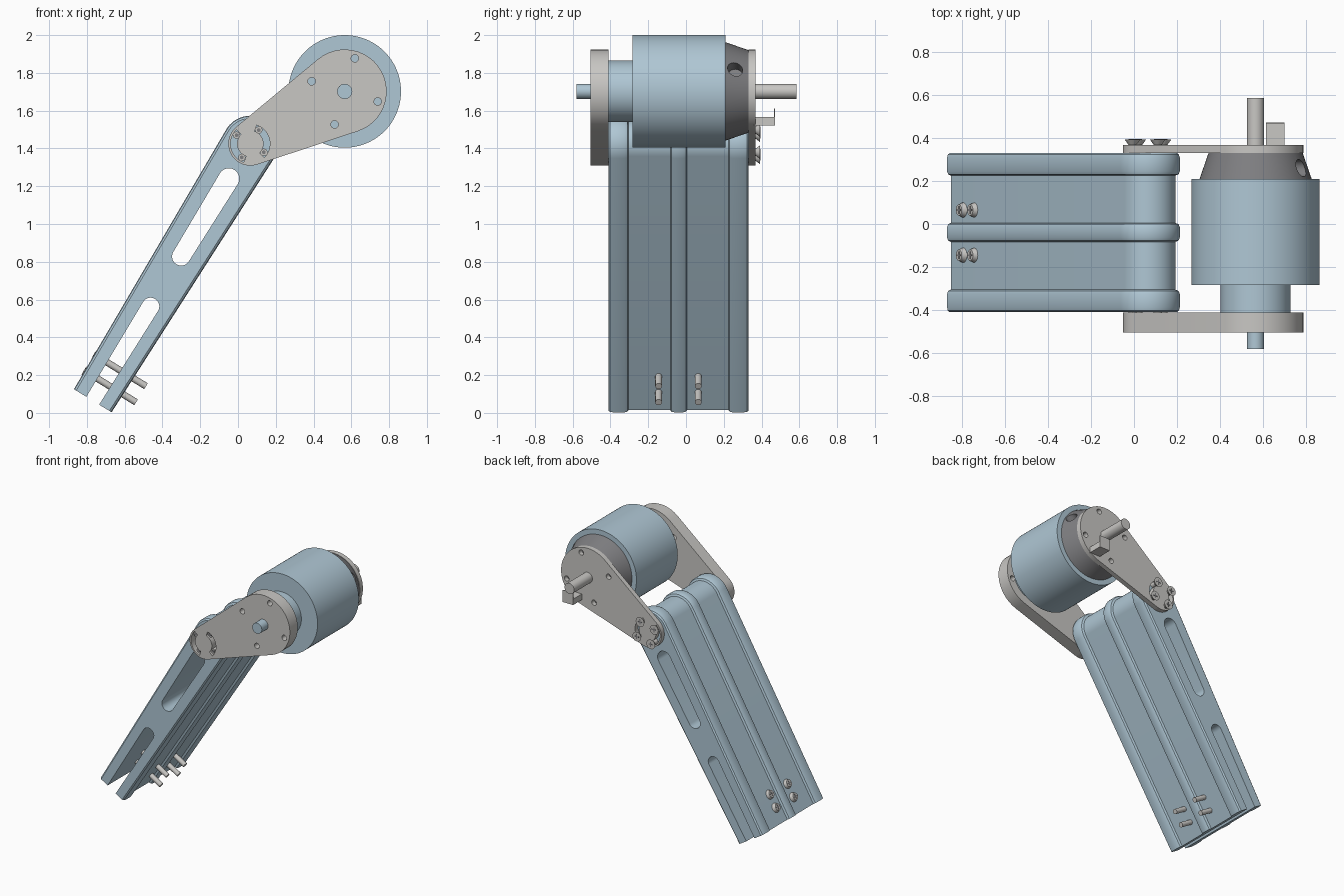
import bpy, bmesh
from math import pi, sin, cos, atan2, acos, radians, hypot
from mathutils import Vector

if "Cube" in bpy.data.objects:
    bpy.data.objects.remove(bpy.data.objects["Cube"])


def material(name, rgb):
    m = bpy.data.materials.new(name)
    m.use_nodes = True
    m.diffuse_color = (*rgb, 1)
    m.node_tree.nodes["Principled BSDF"].inputs["Base Color"].default_value = (*rgb, 1)
    return m


BLUE = material("pale steel blue", (0.43, 0.57, 0.66))
GREY = material("light warm grey", (0.58, 0.57, 0.55))
DARK = material("dark grey", (0.21, 0.21, 0.22))

# Main axes in the x-z plane: elbow pivot, motor centre, arm directions
PIVOT = Vector((0.065, 1.425))
MOTOR = Vector((0.565, 1.702))
ALONG = Vector((-0.5225, -0.8526))
ACROSS = Vector((0.8526, -0.5225))
ARM_LENGTH = 1.596


def make(name, bm, mat, smooth=True):
    bmesh.ops.recalc_face_normals(bm, faces=bm.faces)
    me = bpy.data.meshes.new(name)
    bm.to_mesh(me)
    bm.free()
    me.materials.append(mat)
    ob = bpy.data.objects.new(name, me)
    bpy.context.collection.objects.link(ob)
    if smooth:
        smooth_by_angle(ob)
    return ob


def activate(ob):
    bpy.ops.object.select_all(action='DESELECT')
    ob.select_set(True)
    bpy.context.view_layer.objects.active = ob


def smooth_by_angle(ob):
    activate(ob)
    bpy.ops.object.shade_smooth_by_angle(angle=radians(32))


def loft(name, sections, mat):
    """Skin x-z outlines placed at successive y values and cap both ends."""
    bm = bmesh.new()
    rings = [[bm.verts.new((p[0], y, p[1])) for p in pts] for y, pts in sections]
    for a, b in zip(rings, rings[1:]):
        for i in range(len(a)):
            j = (i + 1) % len(a)
            bm.faces.new((a[i], a[j], b[j], b[i]))
    bm.faces.new(rings[0])
    bm.faces.new(rings[-1])
    return make(name, bm, mat)


def prism(name, pts, y0, y1, mat):
    return loft(name, [(y0, pts), (y1, pts)], mat)


def rod(name, a, b, r0, r1, mat, sides=24):
    a, b = Vector(a), Vector(b)
    bm = bmesh.new()
    bmesh.ops.create_cone(bm, cap_ends=True, segments=sides, radius1=r0, radius2=r1,
                          depth=(b - a).length)
    turn = (b - a).to_track_quat('Z', 'Y').to_matrix().to_4x4()
    turn.translation = (a + b) / 2
    bm.transform(turn)
    return make(name, bm, mat)


def box(name, lo, hi, mat):
    return prism(name, [(lo[0], lo[2]), (hi[0], lo[2]), (hi[0], hi[2]), (lo[0], hi[2])],
                 lo[1], hi[1], mat)


def cut(ob, cutters):
    for c in cutters:
        mod = ob.modifiers.new("cut", 'BOOLEAN')
        mod.operation, mod.solver, mod.object = 'DIFFERENCE', 'EXACT', c
        activate(ob)
        bpy.ops.object.modifier_apply(modifier=mod.name)
        bpy.data.objects.remove(c)
    smooth_by_angle(ob)


def arc(c, r, a0, a1, n=24):
    return [(c[0] + r * cos(a0 + (a1 - a0) * i / n), c[1] + r * sin(a0 + (a1 - a0) * i / n))
            for i in range(n + 1)]


def teardrop(c0, r0, c1, r1):
    """Outline around two circles joined by their common tangents."""
    dx, dz = c1[0] - c0[0], c1[1] - c0[1]
    a, f = atan2(dz, dx), acos((r0 - r1) / hypot(dx, dz))
    return arc(c1, r1, a - f, a + f) + arc(c0, r0, a + f, a + 2 * pi - f)


def arm_point(s, v=0.0):
    return PIVOT + ALONG * s + ACROSS * v


def on_arm(s, v, y):
    p = arm_point(s, v)
    return (p.x, y, p.y)


# Tapered arm with rounded raised bands at both edges and the middle
def arm_outline(inset):
    top, end = 0.148 - inset, 0.117 - inset
    start = atan2(ACROSS.y, ACROSS.x)
    return ([arm_point(ARM_LENGTH, end)] + arc(PIVOT, top, start, start + pi, 32)
            + [arm_point(ARM_LENGTH, -end)])


LOW = 0.021
stations = [(-0.41, 0.014), (-0.402, 0.004), (-0.387, 0)]
for edge, side in ((-0.305, 1), (-0.083, -1), (0.005, 1), (0.225, -1)):
    step = [(edge - 0.02 * side, 0), (edge - 0.006 * side, 0.006), (edge, LOW)]
    stations += step if side == 1 else step[::-1]
stations += [(0.307, 0), (0.322, 0.004), (0.33, 0.014)]
arm = loft("arm", [(y, arm_outline(d)) for y, d in stations], BLUE)
slots = [(0.217, 0.055, 0.70, 0.048), (1.01, 0.046, 1.75, 0.038)]
cut(arm, [prism("slot_cutter", teardrop(arm_point(s0), r0, arm_point(s1), r1), -0.6, 0.6, BLUE)
          for s0, r0, s1, r1 in slots])

# Four bolts through the free end of the arm, with crossed heads
for y in (-0.145, 0.065):
    for s in (1.383, 1.483):
        rod("arm_bolt", on_arm(s, -0.11, y), on_arm(s, 0.20, y), 0.018, 0.018, GREY)
        rod("arm_bolt_head", on_arm(s, -0.095, y), on_arm(s, -0.122, y), 0.036, 0.026, GREY)
        for ds, dy in ((0.018, 0.004), (0.004, 0.018)):
            c = [arm_point(s + i * ds, v) for i, v in
                 ((-1, -0.12), (1, -0.12), (1, -0.124), (-1, -0.124))]
            prism("bolt_cross", c, y - dy, y + dy, DARK)

# Side plates joining the elbow to the motor
plate = teardrop(PIVOT, 0.116, MOTOR, 0.222)


def plate_cutters():
    out = []
    for k in range(4):
        a = radians(73 + 90 * k + 90)
        c = (MOTOR.x + 0.183 * cos(a), MOTOR.y + 0.183 * sin(a))
        out.append(prism("hole_cutter", arc(c, 0.02, 0, 2 * pi * 15 / 16, 15), -0.7, 0.7, GREY))
    for mid in (13, 193):
        a0, a1 = radians(mid - 58), radians(mid + 58)
        ring = arc(PIVOT, 0.104, a0, a1) + arc(PIVOT, 0.07, a1, a0)
        out.append(prism("arc_cutter", ring, -0.7, 0.7, GREY))
    return out


for name, y0, y1 in (("front_plate", -0.505, -0.411), ("back_plate", 0.331, 0.367)):
    cut(prism(name, plate, y0, y1, GREY), plate_cutters())

# Elbow screws with flared heads behind the back plate
for k in range(4):
    a = radians(58 + 90 * k)
    x, z = PIVOT.x + 0.085 * cos(a), PIVOT.y + 0.085 * sin(a)
    rod("elbow_screw", (x, 0.37, z), (x, -0.49, z), 0.019, 0.019, GREY)
    rod("elbow_screw_socket", (x, -0.488, z), (x, -0.493, z), 0.011, 0.011, DARK, 6)
    rod("elbow_screw_head", (x, 0.362, z), (x, 0.392, z), 0.014, 0.036, GREY)
    for dx, dz in ((0.018, 0.004), (0.004, 0.018)):
        box("screw_cross", (x - dx, 0.390, z - dz), (x + dx, 0.394, z + dz), DARK)


# Motor: parts turned about one axis
def turned(name, y0, y1, r0, r1, mat, sides=64):
    return rod(name, (MOTOR.x, y0, MOTOR.y), (MOTOR.x, y1, MOTOR.y), r0, r1, mat, sides)


turned("motor_can", -0.283, 0.21, 0.298, 0.298, BLUE, 96)
turned("motor_neck", -0.412, -0.28, 0.163, 0.163, BLUE)
turned("front_shaft", -0.58, -0.41, 0.04, 0.04, BLUE, 32)
turned("back_shaft", 0.32, 0.585, 0.04, 0.04, GREY, 32)
cone = turned("motor_base", 0.205, 0.332, 0.262, 0.218, DARK)

# Radial access hole in the motor base
a = radians(29)
ends = [(MOTOR.x + r * cos(a), 0.26, MOTOR.y + r * sin(a)) for r in (0.17, 0.35)]
cut(cone, [rod("access_cutter", *ends, 0.04, 0.04, DARK)])

# Cable connector beside the back shaft
box("connector", (0.613, 0.36, 1.522), (0.70, 0.472, 1.566), GREY)
box("connector_lip", (0.613, 0.466, 1.566), (0.70, 0.472, 1.612), GREY)
